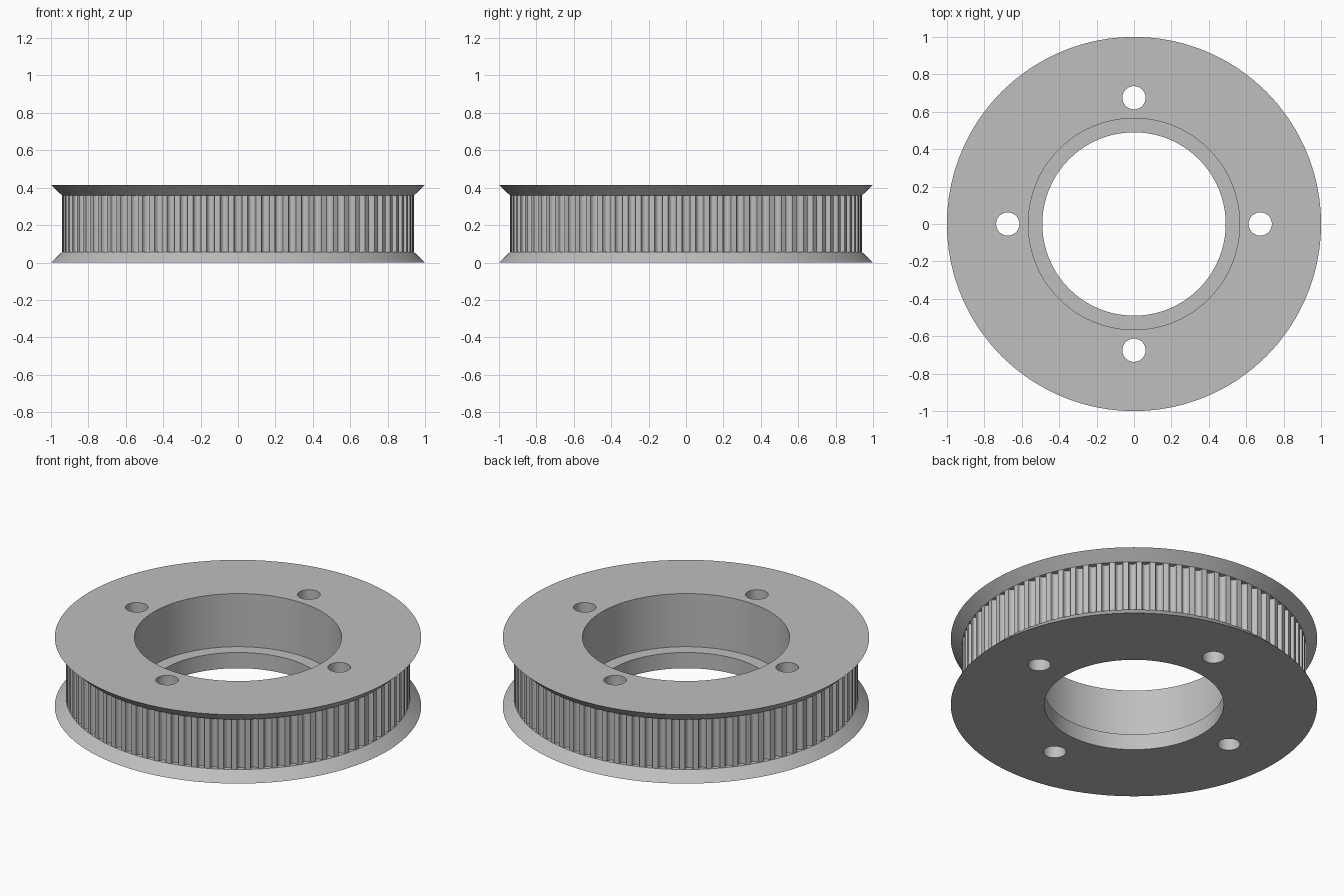
import bpy, bmesh
from math import sin, cos, pi, radians

cube = bpy.data.objects.get("Cube")
if cube:
    bpy.data.objects.remove(cube)

TEETH = 80
HEIGHT = 0.415
LIP = 0.057           # height of each conical flange
RIM, BELT = 1.0, 0.94
BORE, RECESS, LEDGE = 0.49, 0.565, 0.095
GROOVE_HALF, GROOVE_DEPTH = 0.022, 0.028

grey = bpy.data.materials.new("metal_grey")
grey.use_nodes = True
colour = (0.52, 0.52, 0.52, 1)
grey.diffuse_color = colour
grey.node_tree.nodes["Principled BSDF"].inputs["Base Color"].default_value = colour


def make_object(name, bm):
    mesh = bpy.data.meshes.new(name)
    bm.to_mesh(mesh)
    bm.free()
    mesh.materials.append(grey)
    obj = bpy.data.objects.new(name, mesh)
    bpy.context.collection.objects.link(obj)
    return obj


# Pulley body: a turned profile whose belt radius dips into round grooves
bm = bmesh.new()
columns = []
for tooth in range(TEETH):
    for k in range(-4, 5):
        t = k * pi / 8
        angle = 2 * pi * tooth / TEETH + sin(t) * GROOVE_HALF / BELT
        root = BELT - GROOVE_DEPTH * cos(t)
        top = HEIGHT - LIP
        profile = [(BORE, 0), (RIM, 0), (BELT, LIP), (root, LIP),
                   (root, top), (BELT, top), (RIM, HEIGHT),
                   (RECESS, HEIGHT), (RECESS, LEDGE), (BORE, LEDGE)]
        columns.append([bm.verts.new((r * cos(angle), r * sin(angle), z))
                        for r, z in profile])
for i, a in enumerate(columns):
    b = columns[(i + 1) % len(columns)]
    for j in range(len(a)):
        n = (j + 1) % len(a)
        bm.faces.new((a[j], b[j], b[n], a[n]))
bmesh.ops.remove_doubles(bm, verts=bm.verts, dist=1e-5)
bmesh.ops.recalc_face_normals(bm, faces=bm.faces)
pulley = make_object("toothed_pulley", bm)

# Four bolt holes through the web
bm = bmesh.new()
for i in range(4):
    made = bmesh.ops.create_cone(bm, cap_ends=True, segments=48,
                                 radius1=0.062, radius2=0.062, depth=1)
    a = i * pi / 2
    bmesh.ops.translate(bm, verts=made["verts"],
                        vec=(0.675 * cos(a), 0.675 * sin(a), HEIGHT / 2))
cutter = make_object("bolt_hole_cutter", bm)
cutter.hide_render = True

cut = pulley.modifiers.new("bolt_holes", 'BOOLEAN')
cut.operation = 'DIFFERENCE'
cut.solver = 'EXACT'
cut.object = cutter
bpy.ops.object.select_all(action='DESELECT')
pulley.select_set(True)
bpy.context.view_layer.objects.active = pulley
bpy.ops.object.modifier_apply(modifier=cut.name)
bpy.data.objects.remove(cutter)

# Smooth curved walls with crisp edges
bpy.ops.object.shade_smooth_by_angle(angle=radians(30))
